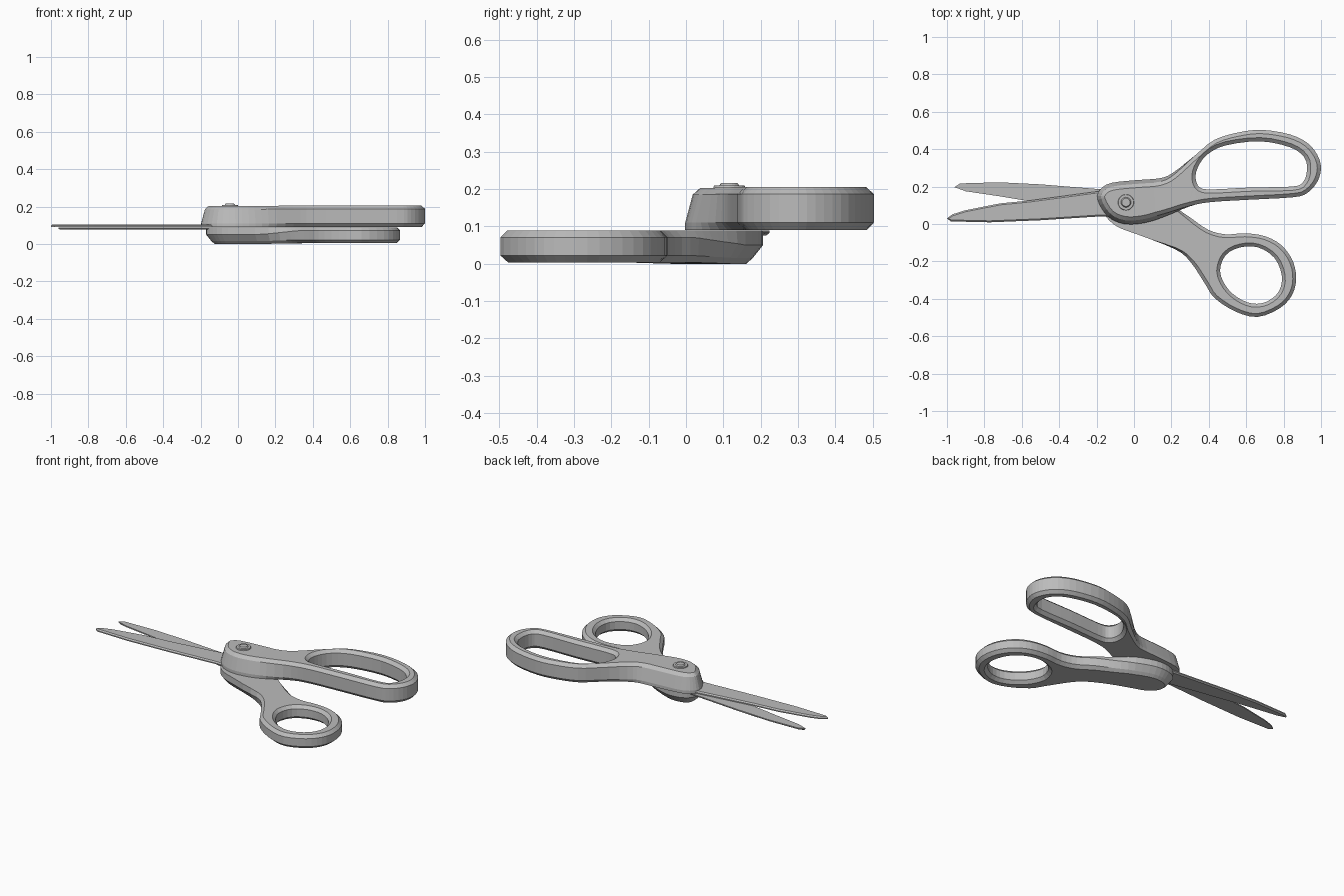
import bpy
import bmesh
from mathutils import Vector

cube = bpy.data.objects.get("Cube")
if cube:
    bpy.data.objects.remove(cube, do_unlink=True)

grey = bpy.data.materials.new("plain grey")
grey.use_nodes = True
grey.diffuse_color = (0.5, 0.5, 0.5, 1)
grey.node_tree.nodes["Principled BSDF"].inputs["Base Color"].default_value = grey.diffuse_color


def finish(name, bm):
    """Turn a bmesh into a named, flat shaded grey object."""
    bmesh.ops.recalc_face_normals(bm, faces=bm.faces)
    mesh = bpy.data.meshes.new(name)
    bm.to_mesh(mesh)
    bm.free()
    mesh.materials.append(grey)
    obj = bpy.data.objects.new(name, mesh)
    bpy.context.collection.objects.link(obj)
    return obj


def smooth_loop(points, steps):
    """Closed Catmull-Rom curve through the points."""
    pts = [Vector(p) for p in points]
    n = len(pts)
    result = []
    for i in range(n):
        a, b, c, d = (pts[(i + k) % n] for k in (-1, 0, 1, 2))
        for s in range(steps):
            t = s / steps
            result.append(0.5 * (2 * b + (c - a) * t + (2 * a - 5 * b + 4 * c - d) * t ** 2
                                 + (3 * b - a - 3 * c + d) * t ** 3))
    return result


def inward_normals(loop, is_hole):
    """Directions that point into the material."""
    n = len(loop)
    area = sum(loop[i - 1].cross(loop[i]) for i in range(n))
    side = (1 if area > 0 else -1) * (-1 if is_hole else 1)
    normals = []
    for i in range(n):
        before = (loop[i] - loop[i - 1]).normalized()
        after = (loop[(i + 1) % n] - loop[i]).normalized()
        along = (before + after).normalized()
        normals.append(Vector((-along.y, along.x)) * side)
    return normals


def layered_plate(name, outlines, pivot_layers, ring_layers, steps=3):
    """Stack inset copies of the outlines; the profile blends from pivot to ring."""
    bm = bmesh.new()
    caps = ([], [])
    for index, points in enumerate(outlines):
        loop = smooth_loop(points, steps)
        normals = inward_normals(loop, index > 0)
        n = len(loop)
        rows = []
        for (inset_a, z_a), (inset_b, z_b) in zip(pivot_layers, ring_layers):
            row = []
            for p, normal in zip(loop, normals):
                w = min(max((p.x - 0.12) / 0.2, 0), 1)
                q = p + normal * (inset_a + (inset_b - inset_a) * w)
                row.append(bm.verts.new((q.x, q.y, z_a + (z_b - z_a) * w)))
            rows.append(row)
        for low, high in zip(rows, rows[1:]):
            for i in range(n):
                j = (i + 1) % n
                bm.faces.new((low[i], low[j], high[j], high[i]))
        for cap, row in zip(caps, (rows[0], rows[-1])):
            cap.extend(bm.edges.get((row[i - 1], row[i])) for i in range(n))
    for cap in caps:
        bmesh.ops.triangle_fill(bm, use_beauty=True, edges=cap, normal=(0, 0, 1))
    return finish(name, bm)


# Upper handle with the long finger loop
upper_outline = [(-.195, .13), (-.18, .185), (-.12, .22), (.02, .235), (.14, .245), (.21, .275),
                 (.33, .37), (.43, .45), (.56, .49), (.685, .503), (.83, .48), (.925, .435),
                 (.98, .37), (1, .3), (.98, .225), (.925, .165), (.85, .143), (.62, .13),
                 (.41, .117), (.3, .095), (.165, .04), (.06, .007), (-.05, 0), (-.14, .04)]
upper_hole = [(.33, .24), (.34, .3), (.39, .37), (.49, .42), (.675, .442), (.835, .41),
              (.91, .357), (.925, .29), (.905, .225), (.845, .2), (.62, .195), (.42, .185),
              (.353, .195)]
layered_plate("upper_handle", [upper_outline, upper_hole],
              [(0, .091), (0, .11), (.02, .185), (.04, .203)],
              [(.018, .091), (0, .11), (0, .187), (.02, .205)])

# Lower handle with the round thumb loop
lower_outline = [(.867, -.295), (.85, -.2), (.79, -.115), (.7, -.065), (.593, -.05),
                 (.487, -.055), (.395, -.03), (.3, .035), (.22, .09), (.12, .16), (0, .203),
                 (-.09, .2), (-.15, .165), (-.17, .1), (-.15, .04), (-.085, -.017),
                 (.03, -.06), (.22, -.135), (.3, -.2), (.38, -.32), (.43, -.395),
                 (.54, -.467), (.66, -.497), (.78, -.45), (.845, -.38)]
lower_hole = [(.46, -.25), (.49, -.167), (.567, -.125), (.663, -.125), (.75, -.18), (.79, -.275),
              (.775, -.36), (.71, -.415), (.63, -.425), (.55, -.39), (.49, -.33)]
layered_plate("lower_handle", [lower_outline, lower_hole],
              [(.045, 0), (.028, .015), (0, .05), (0, .089)],
              [(.02, .004), (0, .022), (0, .071), (.018, .089)])

# Blades: flat meeting faces and slightly ground outer faces
upper_blade = [(-1, .03), (-.97, .052), (-.904, .073), (-.717, .11), (-.556, .126), (-.19, .175),
               (0, .19), (0, .04), (-.19, .04), (-.5, .02), (-.77, .009), (-.98, .014)]
upper_layers = [(0, .0915), (0, .098), (.008, .105)]
layered_plate("upper_blade", [upper_blade], upper_layers, upper_layers, steps=1)

lower_blade = [(-.96, .197), (-.93, .217), (-.72, .223), (-.5, .212), (-.18, .186), (0, .17),
               (0, .04), (-.18, .055), (-.555, .121), (-.717, .148), (-.9, .175)]
lower_layers = [(.008, .076), (0, .082), (0, .0885)]
layered_plate("lower_blade", [lower_blade], lower_layers, lower_layers, steps=1)


# Pivot screw: collar and domed head
def disc(name, bottom_radius, top_radius, z_low, z_high):
    bm = bmesh.new()
    bmesh.ops.create_cone(bm, cap_ends=True, segments=20, radius1=bottom_radius,
                          radius2=top_radius, depth=z_high - z_low)
    bmesh.ops.translate(bm, verts=bm.verts, vec=(-.043, .116, (z_low + z_high) / 2))
    return finish(name, bm)


disc("screw_collar", .047, .041, .19, .209)
disc("screw_head", .034, .022, .2, .216)
